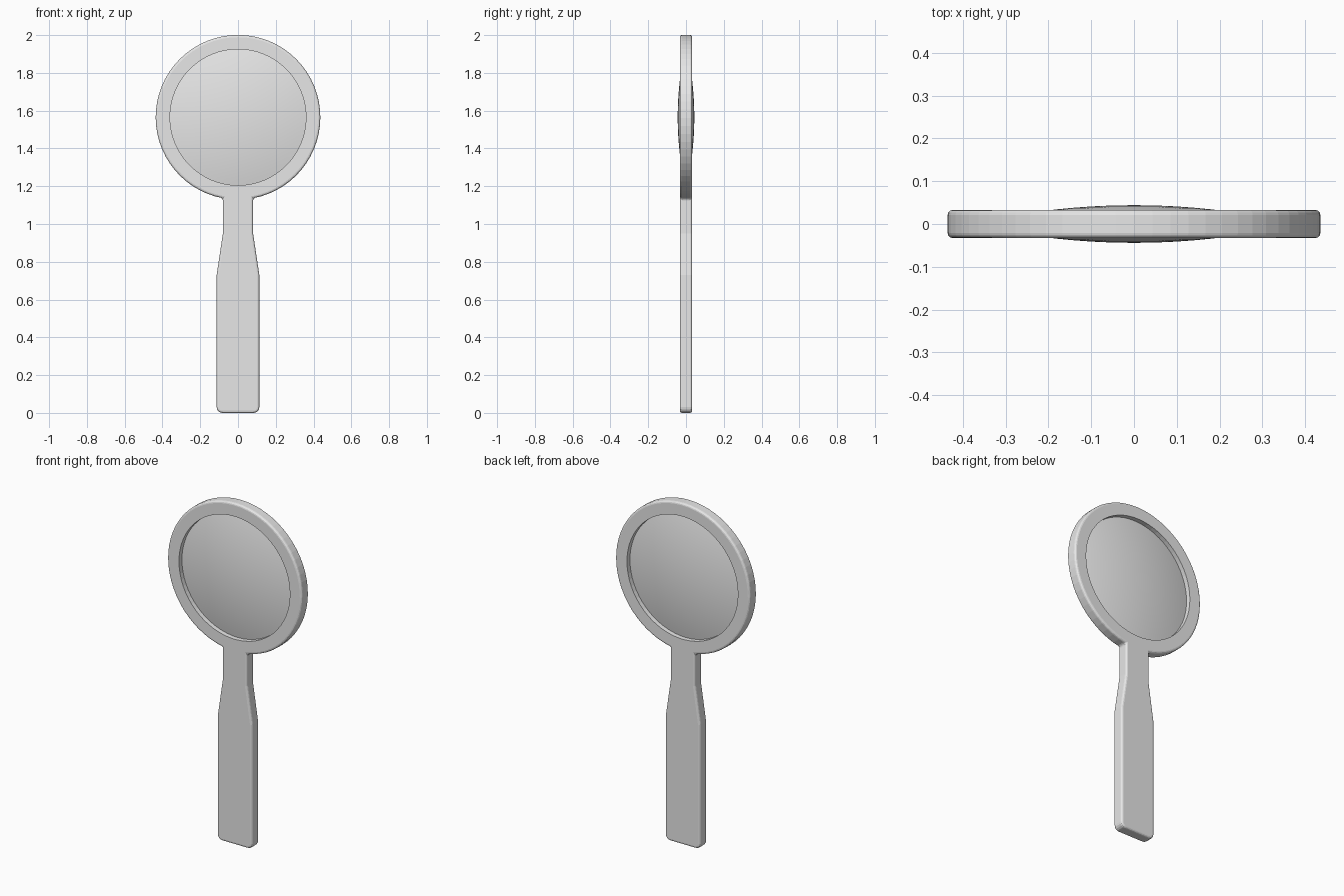
import bpy, bmesh
from math import sin, cos, pi, asin, radians

cube = bpy.data.objects.get("Cube")
if cube:
    bpy.data.objects.remove(cube, do_unlink=True)

CENTRE_Z, OUTER, INNER, HALF_DEPTH = 1.565, 0.436, 0.36, 0.033
NECK, GRIP = 0.08, 0.113

grey = bpy.data.materials.new("light grey")
grey.use_nodes = True
colour = (0.8, 0.8, 0.8, 1)
grey.diffuse_color = colour
grey.node_tree.nodes["Principled BSDF"].inputs["Base Color"].default_value = colour


def add_object(name, bm):
    bmesh.ops.recalc_face_normals(bm, faces=bm.faces)
    mesh = bpy.data.meshes.new(name)
    bm.to_mesh(mesh)
    bm.free()
    mesh.materials.append(grey)
    obj = bpy.data.objects.new(name, mesh)
    bpy.context.collection.objects.link(obj)
    return obj


def extrude_outline(bm, points, half):
    """Solid prism along y from an x-z outline."""
    face = bm.faces.new([bm.verts.new((x, -half, z)) for x, z in points])
    new = bmesh.ops.extrude_face_region(bm, geom=[face])["geom"]
    verts = [v for v in new if isinstance(v, bmesh.types.BMVert)]
    bmesh.ops.translate(bm, verts=verts, vec=(0, 2 * half, 0))


def arc(radius, start, end, steps):
    angles = [start + (end - start) * i / steps for i in range(steps + 1)]
    return [(radius * sin(a), CENTRE_Z - radius * cos(a)) for a in angles]


# Frame and handle in one outline: ring arc, then down and back up the handle
gap = asin(NECK / OUTER)
left_side = [(-NECK, 0.95), (-GRIP, 0.73), (-GRIP, 0)]
right_side = [(-x, z) for x, z in reversed(left_side)]
outline = arc(OUTER, gap, 2 * pi - gap, 60) + left_side + right_side
bm = bmesh.new()
extrude_outline(bm, outline, HALF_DEPTH)
corners = [e for e in bm.edges if all(v.co.z < 0.01 for v in e.verts)
           and abs(e.verts[0].co.x - e.verts[1].co.x) < 0.01]
bmesh.ops.bevel(bm, geom=corners, offset=0.03, segments=4, profile=0.5, affect='EDGES')
frame = add_object("frame_and_handle", bm)
bevel = frame.modifiers.new("soft_edges", 'BEVEL')
bevel.width, bevel.segments = 0.012, 3
bevel.limit_method, bevel.angle_limit = 'ANGLE', radians(40)

# Round opening cut through the frame
bm = bmesh.new()
extrude_outline(bm, arc(INNER, 0, 2 * pi, 64)[:-1], 0.1)
cutter = add_object("opening_cutter", bm)
cutter.hide_render = True
cutter.hide_viewport = True
cut = frame.modifiers.new("opening", 'BOOLEAN')
cut.operation, cut.object, cut.solver = 'DIFFERENCE', cutter, 'EXACT'

# Lens, bulging on both sides
RINGS, SEGMENTS, BULGE, EDGE = 12, 64, 0.044, 0.005
bm = bmesh.new()
loops = []
for side in (-1, 1):
    order = range(1, RINGS + 1) if side < 0 else range(RINGS, 0, -1)
    for i in order:
        t = i / RINGS
        y = side * (BULGE - (BULGE - EDGE) * t * t)
        loops.append([bm.verts.new((x, y, z)) for x, z in
                      arc((INNER + 0.002) * t, 0, 2 * pi, SEGMENTS)[:-1]])
for a, b in zip(loops, loops[1:]):
    for i in range(SEGMENTS):
        j = (i + 1) % SEGMENTS
        bm.faces.new((a[i], a[j], b[j], b[i]))
for loop, side in ((loops[0], -1), (loops[-1], 1)):
    tip = bm.verts.new((0, side * BULGE, CENTRE_Z))
    for i in range(SEGMENTS):
        bm.faces.new((loop[i], loop[(i + 1) % SEGMENTS], tip))
lens = add_object("lens", bm)

# Smooth shading with sharp corners kept
bpy.ops.object.select_all(action='DESELECT')
lens.select_set(True)
bpy.context.view_layer.objects.active = lens
bpy.ops.object.shade_smooth_by_angle(angle=radians(30))
